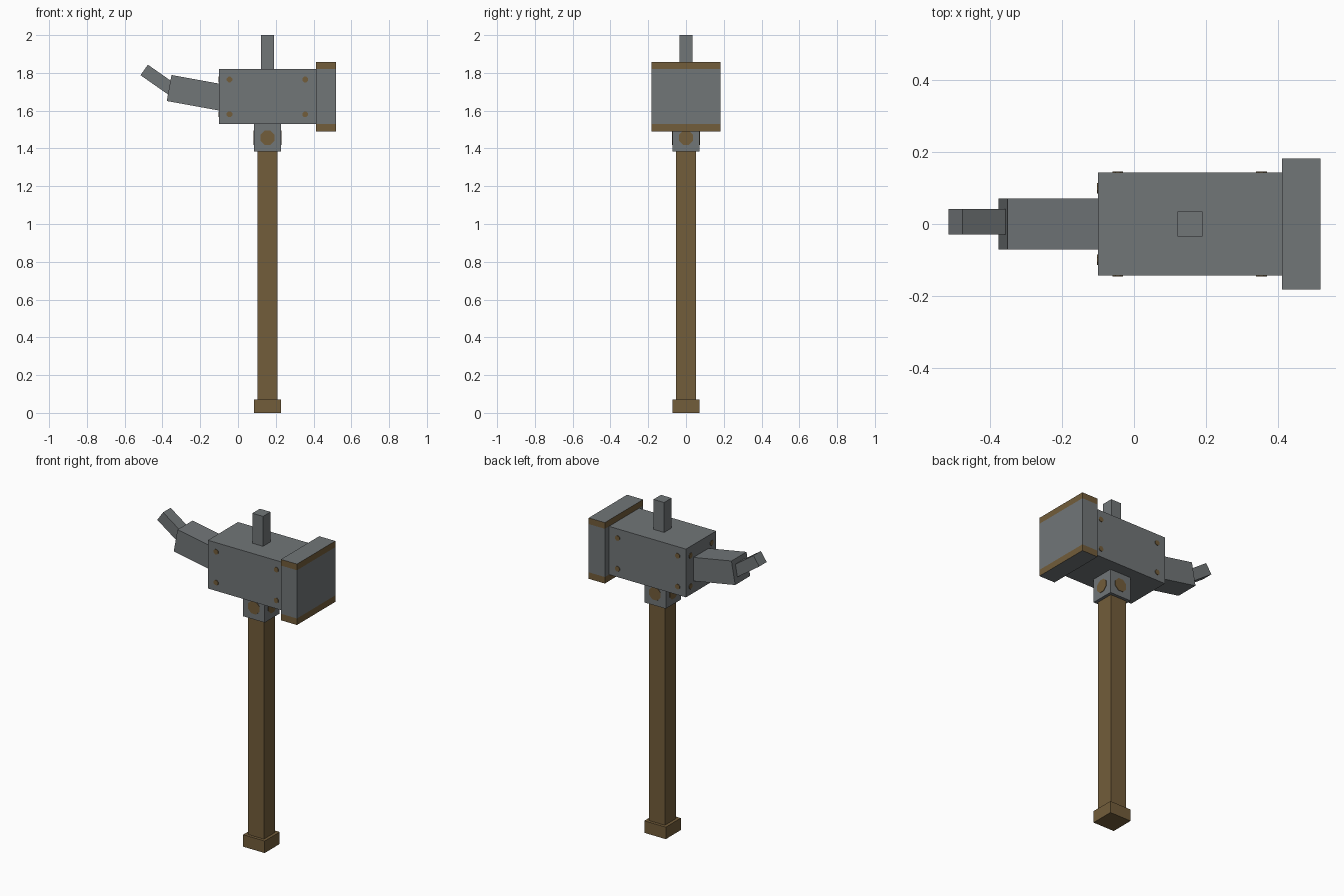
import bpy, bmesh, math
from mathutils import Vector, Matrix

cube = bpy.data.objects.get("Cube")
if cube:
    bpy.data.objects.remove(cube, do_unlink=True)


def material(name, colour):
    m = bpy.data.materials.new(name)
    m.use_nodes = True
    m.diffuse_color = (*colour, 1)
    m.node_tree.nodes["Principled BSDF"].inputs["Base Color"].default_value = (*colour, 1)
    return m


STEEL = material("steel grey", (0.165, 0.18, 0.187))
WOOD = material("wood brown", (0.17, 0.109, 0.043))
AXIS = 0.156  # x position of the shaft


def finish(name, bm, *mats):
    mesh = bpy.data.meshes.new(name)
    bm.to_mesh(mesh)
    bm.free()
    for m in mats:
        mesh.materials.append(m)
    obj = bpy.data.objects.new(name, mesh)
    bpy.context.collection.objects.link(obj)
    return obj


def box(name, centre, size, mat, tilt=0):
    bm = bmesh.new()
    bmesh.ops.create_cube(bm, size=1)
    bmesh.ops.scale(bm, vec=size, verts=bm.verts)
    bm.transform(Matrix.Translation(centre) @ Matrix.Rotation(tilt, 4, "Y"))
    return finish(name, bm, mat)


def rivet(name, spot, normal, radius):
    # Thin octagonal stud lying on a face
    bm = bmesh.new()
    bmesh.ops.create_cone(bm, cap_ends=True, segments=8, radius1=radius,
                          radius2=radius, depth=0.006)
    bm.transform(Matrix.Rotation(math.pi / 8, 4, "Z"))
    turn = Vector(normal).to_track_quat("Z", "Y").to_matrix().to_4x4()
    bm.transform(Matrix.Translation(spot) @ turn)
    return finish(name, bm, WOOD)


# Shaft
box("pommel", (AXIS, 0, 0.036), (0.143, 0.143, 0.072), WOOD)
box("handle", (AXIS, 0, 0.73), (0.107, 0.107, 1.33), WOOD)
box("collar", (AXIS, 0, 1.458), (0.143, 0.143, 0.146), STEEL)

# Head
box("head_block", (AXIS, 0, 1.675), (0.512, 0.286, 0.29), STEEL)
box("top_spike", (AXIS, 0, 1.9), (0.071, 0.071, 0.2), STEEL)

# Striking plate with a wooden band round its upper and lower rim
plate = box("striking_plate", (0.466, 0, 1.674), (0.107, 0.364, 0.366), STEEL)
plate.data.materials.append(WOOD)
bm = bmesh.new()
bm.from_mesh(plate.data)
for level in (1.53, 1.82):
    bmesh.ops.bisect_plane(bm, geom=bm.verts[:] + bm.edges[:] + bm.faces[:],
                           plane_co=(0, 0, level), plane_no=(0, 0, 1))
for f in bm.faces:
    height = f.calc_center_median().z
    f.material_index = int(abs(f.normal.z) < 0.5 and not 1.53 < height < 1.82)
bm.to_mesh(plate.data)
bm.free()

# Bent claw at the rear of the head
box("claw_base", (-0.222, 0, 1.694), (0.29, 0.143, 0.14), STEEL, math.radians(10.3))
box("claw_tip", (-0.423, 0.006, 1.764), (0.18, 0.071, 0.068), STEEL, math.radians(35))

# Studs on the head
for z in (1.58, 1.765):
    for side in (-1, 1):
        for x in (-0.045, 0.355):
            rivet("head_stud", (x, side * 0.143, z), (0, side, 0), 0.016)
        rivet("rear_stud", (-0.1, side * 0.1, z), (-1, 0, 0), 0.016)

# Large studs on the four collar faces
for nx, ny in ((1, 0), (-1, 0), (0, 1), (0, -1)):
    rivet("collar_stud", (AXIS + nx * 0.0715, ny * 0.0715, 1.457), (nx, ny, 0), 0.041)
